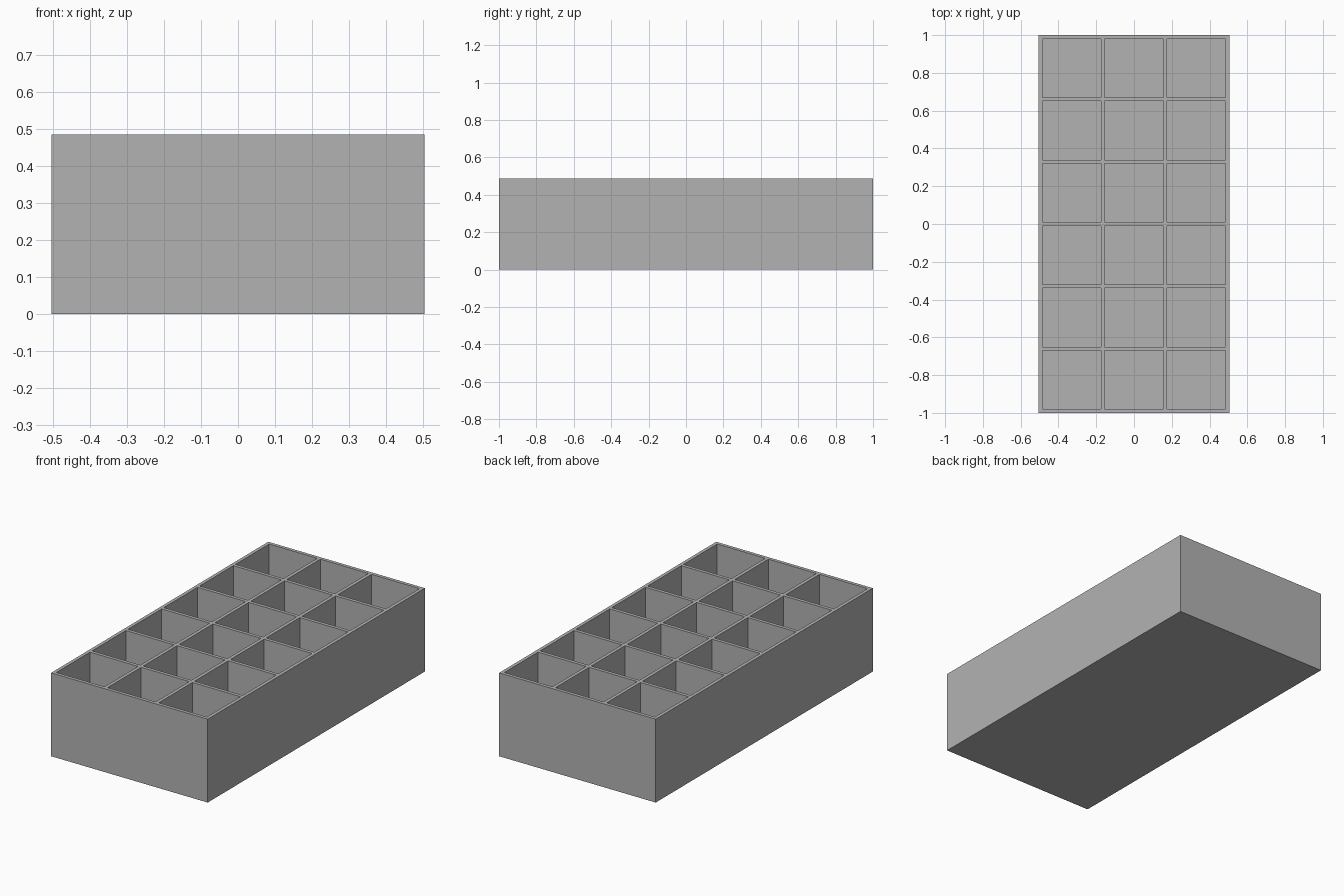
import bpy, bmesh

if "Cube" in bpy.data.objects:
    bpy.data.objects.remove(bpy.data.objects["Cube"])

# Tray dimensions: 3 x 6 square compartments with equal walls
COLS, ROWS = 3, 6
CELL, WALL, HEIGHT, FLOOR = 0.31, 0.02, 0.486, 0.02
PITCH = CELL + WALL


def grid_lines(count):
    """Alternating wall and cell boundaries, centred on zero."""
    start = -(count * PITCH + WALL) / 2
    lines = []
    for i in range(count + 1):
        lines += [start + i * PITCH, start + i * PITCH + WALL]
    return lines


xs, ys = grid_lines(COLS), grid_lines(ROWS)
bm = bmesh.new()


def quad(*points):
    bm.faces.new([bm.verts.new(p) for p in points])


# Rim on top of the walls, with sunken compartment floors
for i in range(len(xs) - 1):
    for j in range(len(ys) - 1):
        x0, x1, y0, y1 = xs[i], xs[i + 1], ys[j], ys[j + 1]
        is_cell = i % 2 == 1 and j % 2 == 1
        z = FLOOR if is_cell else HEIGHT
        corners = [(x0, y0), (x1, y0), (x1, y1), (x0, y1)]
        quad(*[(x, y, z) for x, y in corners])
        if is_cell:
            # Inner walls of the compartment, facing inward
            for k in range(4):
                a, b = corners[k], corners[(k + 1) % 4]
                quad((*b, FLOOR), (*a, FLOOR), (*a, HEIGHT), (*b, HEIGHT))

# Outer walls and underside
outer = [(xs[0], ys[0]), (xs[-1], ys[0]), (xs[-1], ys[-1]), (xs[0], ys[-1])]
for k in range(4):
    a, b = outer[k], outer[(k + 1) % 4]
    quad((*a, 0), (*b, 0), (*b, HEIGHT), (*a, HEIGHT))
quad(*[(x, y, 0) for x, y in reversed(outer)])

# Weld and merge coplanar rim strips
bmesh.ops.remove_doubles(bm, verts=bm.verts, dist=0.0001)

mesh = bpy.data.meshes.new("compartment_tray")
bm.to_mesh(mesh)
bm.free()
tray = bpy.data.objects.new("compartment_tray", mesh)
bpy.context.collection.objects.link(tray)

# Single grey material
grey = bpy.data.materials.new("plain_grey")
grey.diffuse_color = (0.45, 0.45, 0.45, 1)
grey.use_nodes = True
grey.node_tree.nodes["Principled BSDF"].inputs["Base Color"].default_value = grey.diffuse_color
mesh.materials.append(grey)
